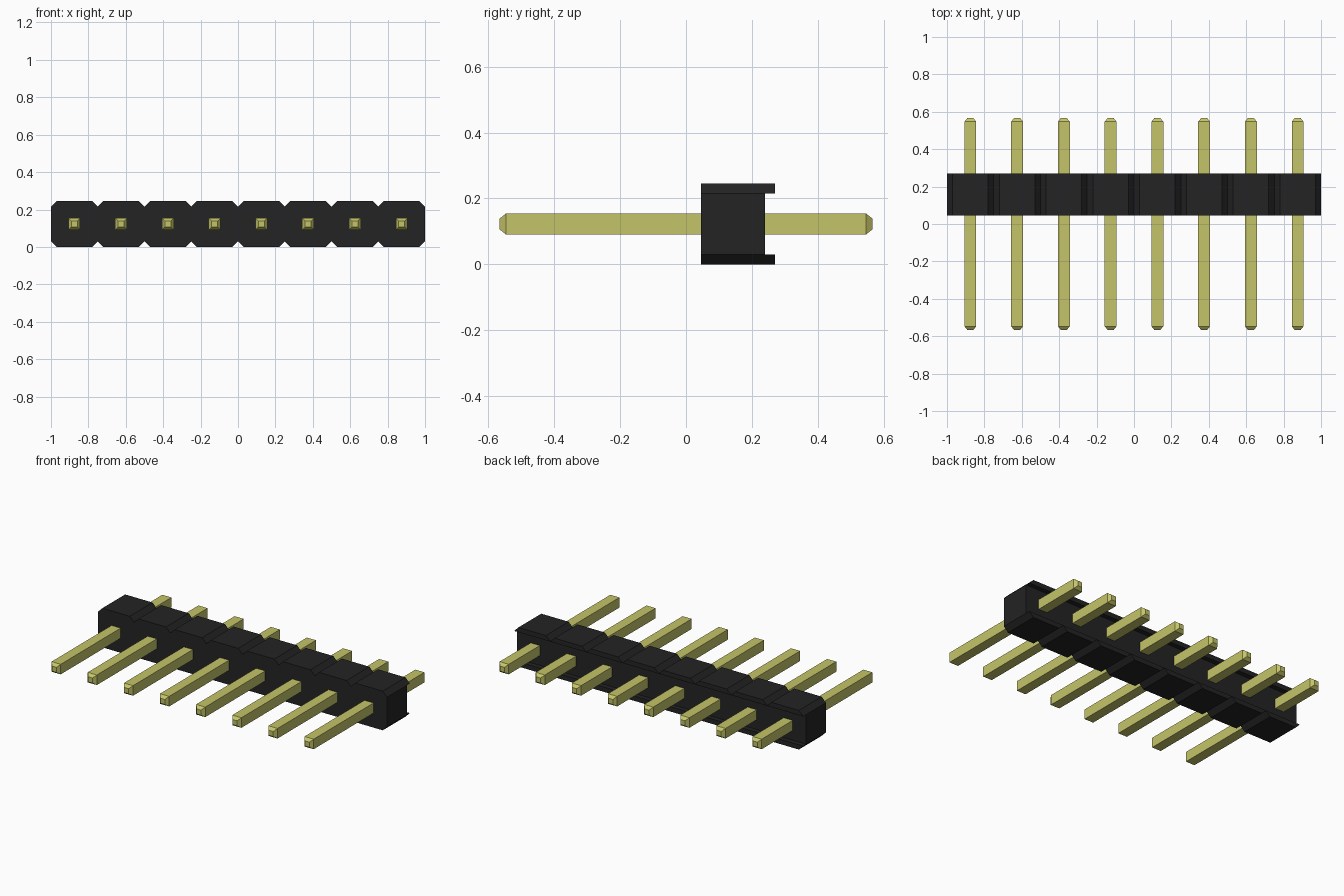
import bpy, bmesh

cube = bpy.data.objects.get("Cube")
if cube:
    bpy.data.objects.remove(cube, do_unlink=True)

COUNT = 8
PITCH = 2 / COUNT
HEIGHT = 0.245
CHAMFER = 0.03
FRONT, BACK, LIP_BACK = 0.045, 0.24, 0.27
PIN_HALF, PIN_END, TIP = 0.0315, 0.567, 0.02


def make_material(name, colour):
    mat = bpy.data.materials.new(name)
    mat.use_nodes = True
    mat.diffuse_color = colour
    mat.node_tree.nodes["Principled BSDF"].inputs["Base Color"].default_value = colour
    return mat


def loft(name, rings, mat):
    """Skin a list of matching closed rings and cap both ends."""
    bm = bmesh.new()
    loops = [[bm.verts.new(p) for p in ring] for ring in rings]
    for a, b in zip(loops, loops[1:]):
        for i in range(len(a)):
            j = (i + 1) % len(a)
            bm.faces.new((a[i], a[j], b[j], b[i]))
    bm.faces.new(loops[0])
    bm.faces.new(loops[-1])
    bmesh.ops.recalc_face_normals(bm, faces=bm.faces)
    mesh = bpy.data.meshes.new(name)
    bm.to_mesh(mesh)
    bm.free()
    mesh.materials.append(mat)
    obj = bpy.data.objects.new(name, mesh)
    bpy.context.collection.objects.link(obj)
    return obj


def extrude_y(name, profile, y0, y1, mat):
    return loft(name, [[(x, y, z) for x, z in profile] for y in (y0, y1)], mat)


black = make_material("black plastic", (0.017, 0.017, 0.017, 1))
gold = make_material("pale gold", (0.55, 0.55, 0.14, 1))

# Housing: one outline with a V notch between neighbouring cells
lower = [(-1, CHAMFER)]
for i in range(COUNT):
    left = -1 + i * PITCH
    right = left + PITCH
    lower += [(left + CHAMFER, 0), (right - CHAMFER, 0), (right, CHAMFER)]
upper = [(x, HEIGHT - z) for x, z in reversed(lower)]
extrude_y("housing", lower + upper, FRONT, BACK, black)

for i in range(COUNT):
    cx = -1 + (i + 0.5) * PITCH
    half = PITCH / 2

    # Rear lips along the top and bottom of each cell
    lip = [(cx - half, CHAMFER), (cx - half + CHAMFER, 0),
           (cx + half - CHAMFER, 0), (cx + half, CHAMFER)]
    extrude_y(f"bottom_lip_{i + 1}", lip, BACK, LIP_BACK, black)
    extrude_y(f"top_lip_{i + 1}", [(x, HEIGHT - z) for x, z in lip],
              BACK, LIP_BACK, black)

    # Square pin with a tapered tip at each end
    rings = []
    for y, r in ((-PIN_END, PIN_HALF / 2), (TIP - PIN_END, PIN_HALF),
                 (PIN_END - TIP, PIN_HALF), (PIN_END, PIN_HALF / 2)):
        rings.append([(cx + sx * r, y, HEIGHT / 2 + sz * r)
                      for sx, sz in ((-1, -1), (1, -1), (1, 1), (-1, 1))])
    loft(f"pin_{i + 1}", rings, gold)
